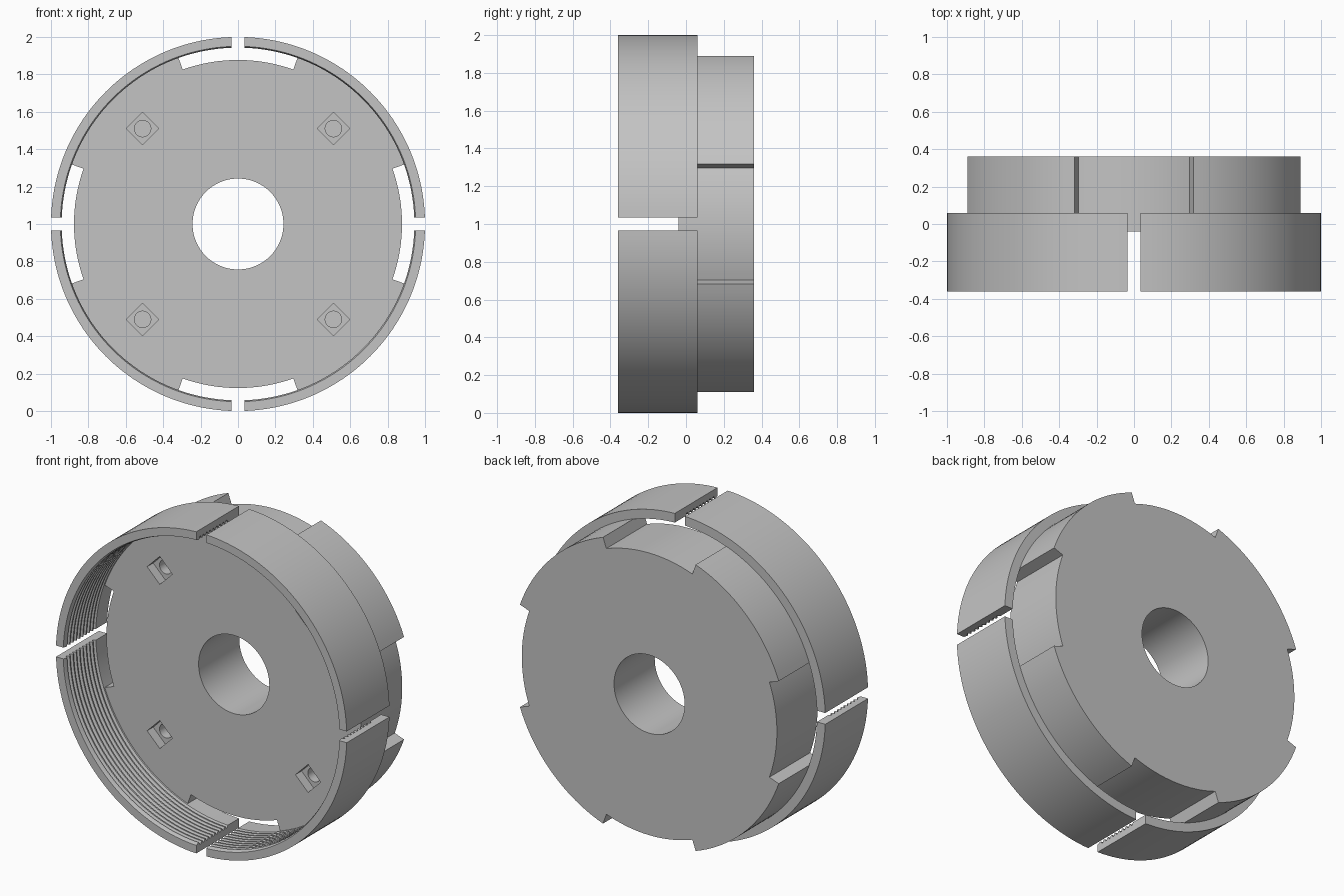
import bpy, bmesh
from math import sin, cos, asin, radians, pi
from mathutils import Matrix, Vector

cube = bpy.data.objects.get("Cube")
if cube:
    bpy.data.objects.remove(cube, do_unlink=True)

CENTRE = 1.0                       # height of the axis
FRONT, STEP, BACK = -0.36, 0.06, 0.36
FLOOR = -0.04                      # front face of the hub disc
R_RING, R_LOBE, R_NOTCH, R_BORE = 1.0, 0.945, 0.877, 0.243
NOTCH = radians(19.7)              # half angle of each notch
SLOT = 0.035                       # half width of each ring slot

grey = bpy.data.materials.new("grey")
grey.use_nodes = True
colour = (0.55, 0.55, 0.55, 1)
grey.diffuse_color = colour
grey.node_tree.nodes["Principled BSDF"].inputs["Base Color"].default_value = colour


def finish(name, bm):
    bmesh.ops.recalc_face_normals(bm, faces=bm.faces)
    mesh = bpy.data.meshes.new(name)
    bm.to_mesh(mesh)
    bm.free()
    mesh.materials.append(grey)
    obj = bpy.data.objects.new(name, mesh)
    bpy.context.collection.objects.link(obj)
    return obj


def prism(name, outline, y0, y1):
    """Extrude an x/z outline from y0 to y1."""
    bm = bmesh.new()
    face = bm.faces.new([bm.verts.new((x, y0, z)) for x, z in outline])
    ext = bmesh.ops.extrude_face_region(bm, geom=[face])
    verts = [v for v in ext["geom"] if isinstance(v, bmesh.types.BMVert)]
    bmesh.ops.translate(bm, verts=verts, vec=(0, y1 - y0, 0))
    return finish(name, bm)


def arc(r, a0, a1, n, x=0, z=CENTRE):
    return [(x + r * cos(a0 + (a1 - a0) * i / n), z + r * sin(a0 + (a1 - a0) * i / n))
            for i in range(n + 1)]


def circle(r, n, x=0, z=CENTRE):
    return arc(r, 0, 2 * pi, n, x, z)[:-1]


def cut(target, cutter):
    cutter.hide_render = True
    mod = target.modifiers.new("cut", "BOOLEAN")
    mod.operation, mod.solver, mod.object = "DIFFERENCE", "EXACT", cutter
    bpy.context.view_layer.objects.active = target
    bpy.ops.object.modifier_apply(modifier=mod.name)
    bpy.data.objects.remove(cutter, do_unlink=True)


def smooth(obj):
    bpy.ops.object.select_all(action="DESELECT")
    obj.select_set(True)
    bpy.context.view_layer.objects.active = obj
    bpy.ops.object.shade_smooth_by_angle(angle=radians(25))


# Hub disc: four lobes with four shallow notches between them
outline = []
for k in range(4):
    a = k * pi / 2
    outline += arc(R_NOTCH, a - NOTCH, a + NOTCH, 16)
    outline += arc(R_LOBE, a + NOTCH, a + pi / 2 - NOTCH, 20)
hub = prism("hub_disc", outline, FLOOR, BACK)

# Central bore
cut(hub, prism("bore_cutter", circle(R_BORE, 96), FLOOR - 0.1, BACK + 0.1))

# Diamond nut pockets with blind screw holes
for sx in (-1, 1):
    for sz in (-1, 1):
        x, z = 0.51 * sx, CENTRE + 0.51 * sz
        cut(hub, prism("pocket_cutter", circle(0.087, 4, x, z), FLOOR - 0.1, FLOOR + 0.06))
        cut(hub, prism("screw_cutter", circle(0.044, 32, x, z), FLOOR - 0.1, FLOOR + 0.2))
smooth(hub)

# Ring section: plain outside, threaded inside
CREST, ROOT, TEETH = 0.943, 0.958, 9
pitch = 0.29 / TEETH
profile = [(R_RING, STEP), (R_RING, FRONT), (ROOT - 0.008, FRONT)]
for i in range(TEETH):
    y = FRONT + 0.02 + i * pitch
    profile += [(CREST, y), (CREST, y + pitch * 0.25),
                (ROOT, y + pitch * 0.5), (ROOT, y + pitch * 0.75)]
profile += [(CREST, FRONT + 0.02 + TEETH * pitch), (CREST, STEP)]


def ring_quarter(name, turn, n=40):
    """Sweep the profile through a quarter turn, with flat parallel slot sides."""
    bm = bmesh.new()
    rows = []
    for i in range(n + 1):
        row = []
        for r, y in profile:
            gap = asin(SLOT / r)
            a = turn + gap + (pi / 2 - 2 * gap) * i / n
            row.append(bm.verts.new((r * cos(a), y, CENTRE + r * sin(a))))
        rows.append(row)
    m = len(profile)
    for r0, r1 in zip(rows, rows[1:]):
        for j in range(m):
            bm.faces.new((r0[j], r0[(j + 1) % m], r1[(j + 1) % m], r1[j]))
    bm.faces.new(rows[0])
    bm.faces.new(rows[-1][::-1])
    return finish(name, bm)


names = ("upper_left", "upper_right", "lower_right", "lower_left")
for k, side in enumerate(names):
    smooth(ring_quarter("threaded_ring_" + side, k * pi / 2))
